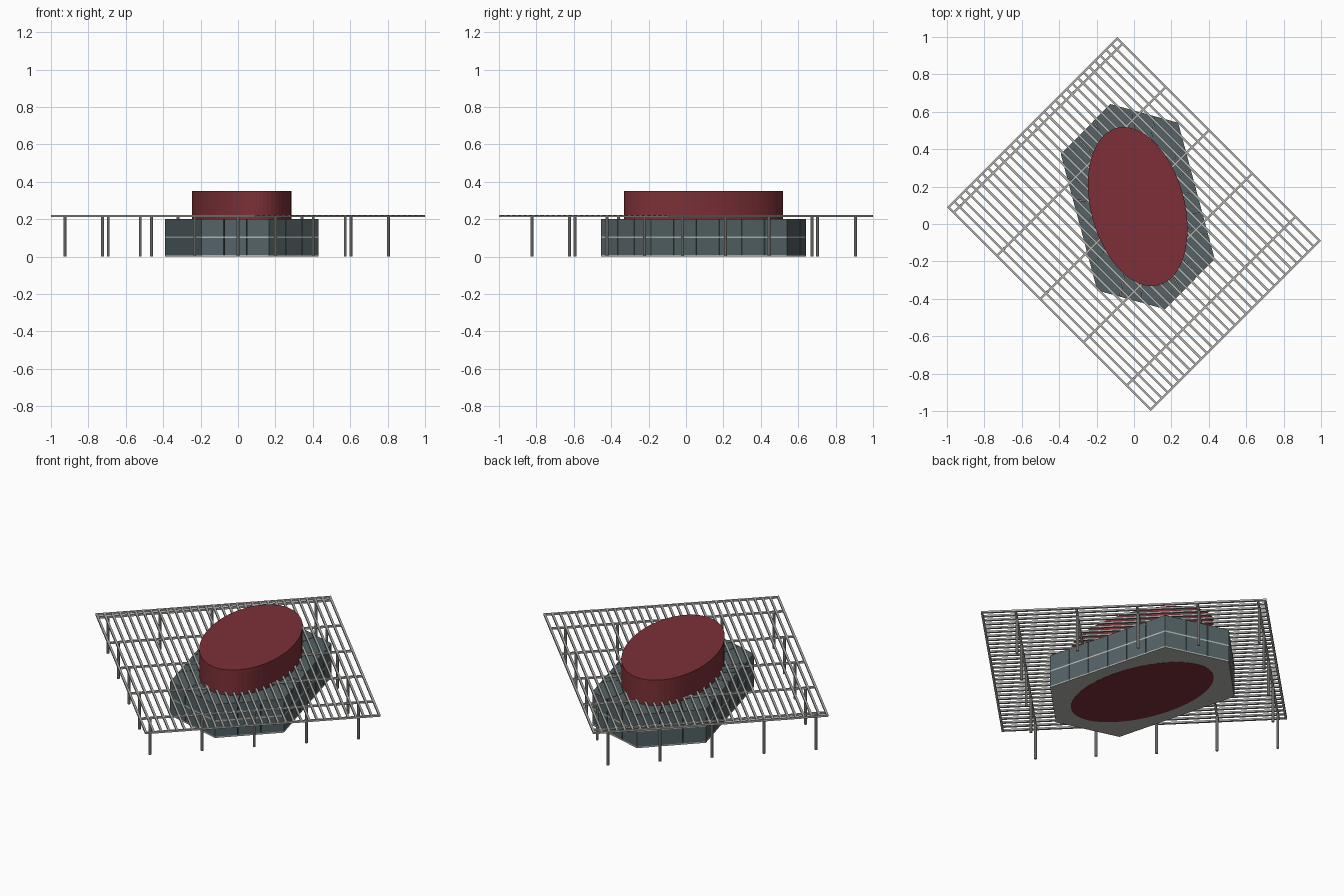
import bpy, bmesh, math
from mathutils import Vector, Matrix

if "Cube" in bpy.data.objects:
    bpy.data.objects.remove(bpy.data.objects["Cube"])


def material(name, rgb):
    m = bpy.data.materials.new(name)
    m.use_nodes = True
    m.diffuse_color = (*rgb, 1)
    m.node_tree.nodes["Principled BSDF"].inputs["Base Color"].default_value = (*rgb, 1)
    return m


RED = material("dark red", (0.2, 0.03, 0.038))
SLATE = material("slate", (0.088, 0.122, 0.132))
MORTAR = material("pale mortar", (0.45, 0.45, 0.43))
STEEL = material("grey steel", (0.44, 0.44, 0.42))


def finish(bm, name, mat, matrix):
    bmesh.ops.recalc_face_normals(bm, faces=bm.faces)
    me = bpy.data.meshes.new(name)
    bm.to_mesh(me)
    bm.free()
    me.materials.append(mat)
    ob = bpy.data.objects.new(name, me)
    ob.matrix_world = matrix
    bpy.context.collection.objects.link(ob)
    return ob


def prism(bm, outline, z0, z1):
    low = [bm.verts.new((p[0], p[1], z0)) for p in outline]
    top = [bm.verts.new((p[0], p[1], z1)) for p in outline]
    bm.faces.new(low)
    bm.faces.new(top)
    n = len(low)
    for i in range(n):
        j = (i + 1) % n
        bm.faces.new((low[i], low[j], top[j], top[i]))


def bar(bm, x0, x1, y0, y1, z0, z1):
    prism(bm, [(x0, y0), (x1, y0), (x1, y1), (x0, y1)], z0, z1)


# Stone base and drum share a tilted frame
BASE = Matrix.Translation((0.02, 0.093, 0)) @ Matrix.Rotation(math.radians(15), 4, "Z")
W, SIDE, TIP = 0.325, 0.377, 0.568
hexagon = [Vector(p) for p in ((0, TIP), (-W, SIDE), (-W, -SIDE),
                               (0, -TIP), (W, -SIDE), (W, SIDE))]

# Oval drum standing through the base
bm = bmesh.new()
oval = [(0.25 * math.cos(a), 0.435 * math.sin(a))
        for a in (math.tau * i / 64 for i in range(64))]
prism(bm, oval, 0, 0.35)
finish(bm, "oval_drum", RED, BASE)

# Mortar beds under each course of blocks
bm = bmesh.new()
prism(bm, hexagon, 0.001, 0.009)
prism(bm, hexagon, 0.098, 0.106)
finish(bm, "mortar_beds", MORTAR, BASE)

# Two courses of blocks with narrow open joints
bm = bmesh.new()
GAP, INNER = 0.0018, 0.45
for k, a in enumerate(hexagon):
    b = hexagon[(k + 1) % 6]
    count = 6 if (b - a).length > 0.5 else 3
    along = (b - a).normalized() * GAP
    for i in range(count):
        p = a.lerp(b, i / count) + (along if i else along * 0)
        q = a.lerp(b, (i + 1) / count) - (along if i < count - 1 else along * 0)
        for z0, z1 in ((0.009, 0.098), (0.106, 0.2)):
            prism(bm, [p, q, q * INNER, p * INNER], z0, z1)
finish(bm, "stone_blocks", SLATE, BASE)

# Steel grate, laid out along its own axes and turned as a whole
TURN = Matrix.Rotation(math.radians(-45), 4, "Z")
LX, LY, T = 0.7705, 0.6435, 0.006
supports = [-0.725 + 0.327 * i for i in range(5)]
rows = [-0.583 + 0.2845 * i for i in range(5)]

bm = bmesh.new()
SLATS = 31
for i in range(SLATS):
    y = -LY + T + i * (2 * LY - 2 * T) / (SLATS - 1)
    bar(bm, -LX, LX, y - T, y + T, 0.211, 0.221)
finish(bm, "grate_slats", STEEL, TURN)

bm = bmesh.new()
for x in [-LX + T, LX - T] + supports:
    bar(bm, x - T, x + T, -LY, LY, 0.2105, 0.2205)
finish(bm, "grate_cross_bars", STEEL, TURN)

# Legs around the rim of the grate only
bm = bmesh.new()
for i, x in enumerate(supports):
    for j, y in enumerate(rows):
        if i in (0, 4) or j in (0, 4):
            bmesh.ops.create_cone(bm, cap_ends=True, segments=10, radius1=0.008,
                                  radius2=0.008, depth=0.212,
                                  matrix=Matrix.Translation((x, y, 0.106)))
finish(bm, "grate_legs", STEEL, TURN)
